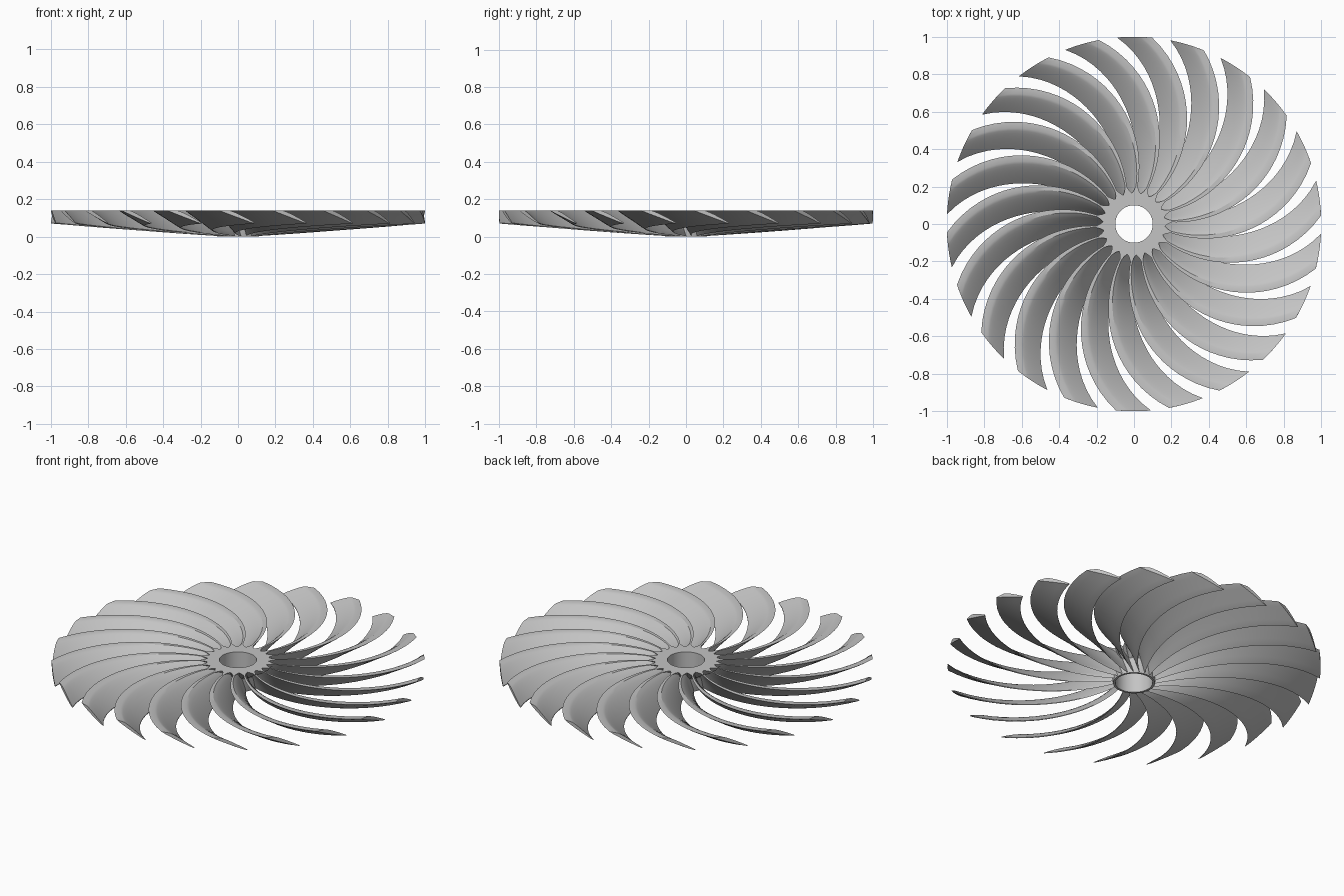
import bpy, bmesh
from math import sin, cos, acos, radians, hypot, atan2, tau

if "Cube" in bpy.data.objects:
    bpy.data.objects.remove(bpy.data.objects["Cube"])

BLADES = 22
TOP = 0.14
HOLE = 0.10
FIRST = radians(84.4)        # angle of the first blade's high tip corner
ARC_X, ARC_Y, ARC_R = 0.53, 0.365, 0.595   # arc that the high edge follows

metal = bpy.data.materials.new("plain_grey")
metal.use_nodes = True
grey = (0.55, 0.55, 0.55, 1)
metal.diffuse_color = grey
metal.node_tree.nodes["Principled BSDF"].inputs["Base Color"].default_value = grey


def polar(r, a, z):
    return (r * cos(a), r * sin(a), z)


def loft(bm, rings, close_ends):
    """Join rings of points with quads."""
    loops = [[bm.verts.new(p) for p in ring] for ring in rings]
    n = len(loops[0])
    pairs = list(zip(loops, loops[1:]))
    if not close_ends:
        pairs.append((loops[-1], loops[0]))
    for a, b in pairs:
        for i in range(n):
            j = (i + 1) % n
            bm.faces.new((a[i], a[j], b[j], b[i]))
    if close_ends:
        bm.faces.new(loops[0])
        bm.faces.new(loops[-1])
    bmesh.ops.recalc_face_normals(bm, faces=bm.faces)


def finish(bm, name):
    mesh = bpy.data.meshes.new(name)
    bm.to_mesh(mesh)
    bm.free()
    mesh.materials.append(metal)
    obj = bpy.data.objects.new(name, mesh)
    bpy.context.collection.objects.link(obj)
    bpy.ops.object.select_all(action="DESELECT")
    obj.select_set(True)
    bpy.context.view_layer.objects.active = obj
    bpy.ops.object.shade_smooth_by_angle(angle=radians(30))
    return obj


def high_edge(r):
    """Angle of the swept high edge at radius r, zero at the tip."""
    d = hypot(ARC_X, ARC_Y)
    c = (r * r + d * d - ARC_R ** 2) / (2 * r * d)
    return atan2(ARC_Y, ARC_X) - acos(c)


def blade_section(r):
    """Closed section: flat trimmed top, bulged upper side, straight underside."""
    start = high_edge(r)
    width = radians(10.8 + 13 * (1 - r) ** 1.2)
    top = TOP if r > 0.2 else TOP - 0.001
    low = 0.003 + 0.067 * ((r - HOLE) / (1 - HOLE)) ** 1.1
    flat = 0.08 + 0.2 * r
    steps = 8
    pts = [(0, top)]
    for i in range(steps + 1):
        s = i / steps
        pts.append((flat + (1 - flat) * s, low + 0.004 + (top - low - 0.004) * (1 - s ** 1.2)))
    for i in range(steps):
        s = 1 - i / steps
        pts.append((s, low + (top - low) * (1 - s) - (0.002 if i else 0)))
    return [polar(r, start + width * u, z) for u, z in pts]


# Swept blades, one shared mesh turned about the axis
stations = 22
bm = bmesh.new()
loft(bm, [blade_section(0.106 + 0.894 * i / stations) for i in range(stations + 1)], True)
blade = finish(bm, "blade_1")
for k in range(BLADES):
    if k:
        copy = bpy.data.objects.new(f"blade_{k + 1}", blade.data)
        bpy.context.collection.objects.link(copy)
    else:
        copy = blade
    copy.rotation_euler.z = FIRST + k * tau / BLADES

# Hub: round bore, star-shaped top blending into the blade roots
teeth = (0.215, 0.18, 0.165, 0.18)
count = BLADES * len(teeth)
phase = FIRST + high_edge(0.21) + radians(1.5)


def hub_ring(z, radius):
    return [polar(radius(i), phase + tau * i / count, z) for i in range(count)]


bm = bmesh.new()
loft(bm, [
    hub_ring(0, lambda i: HOLE),
    hub_ring(0, lambda i: 0.112),
    hub_ring(TOP * 0.6, lambda i: 0.125),
    hub_ring(TOP, lambda i: teeth[i % len(teeth)]),
    hub_ring(TOP, lambda i: HOLE),
], False)
finish(bm, "hub")
